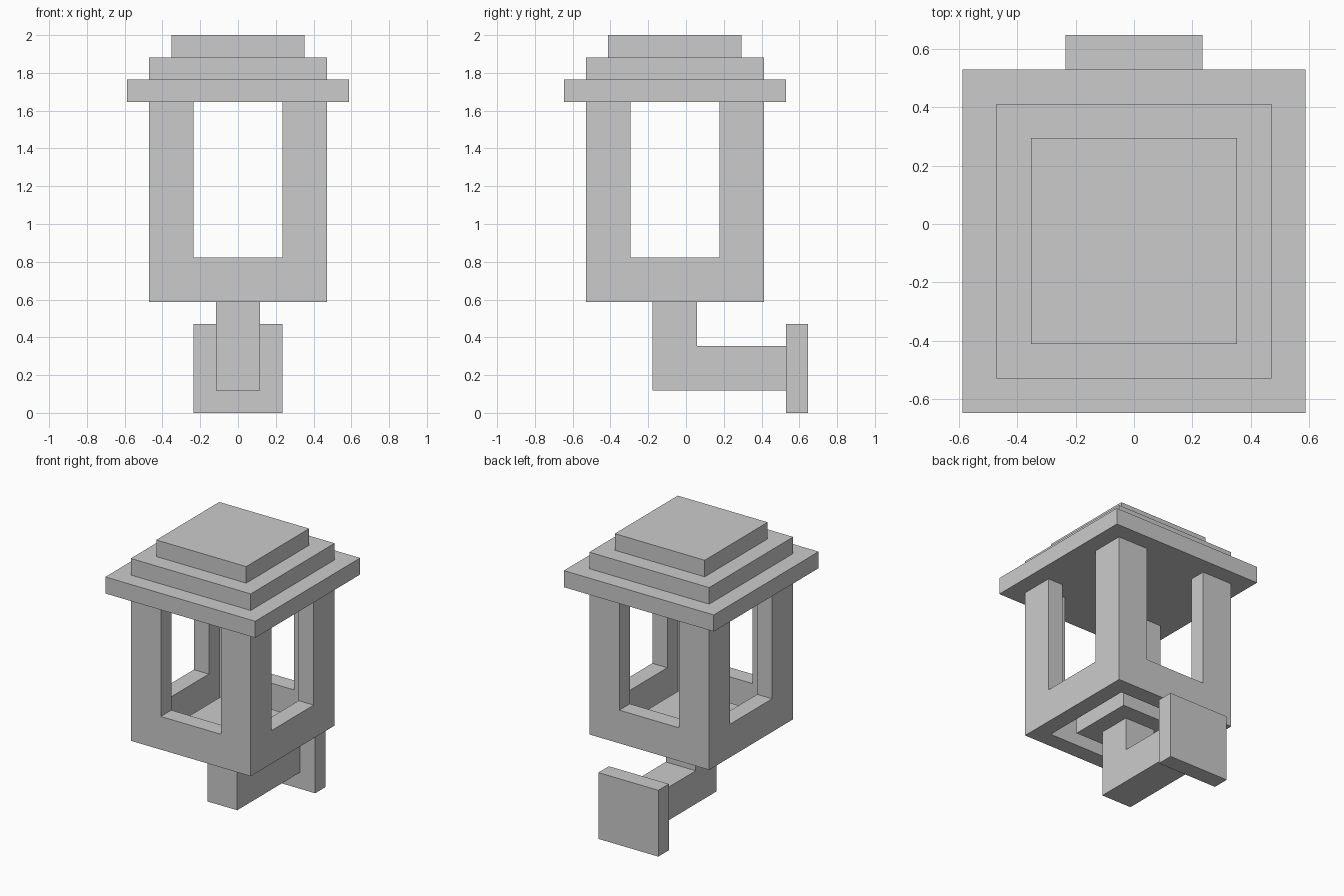
import bpy, bmesh
from mathutils import Vector

if "Cube" in bpy.data.objects:
    bpy.data.objects.remove(bpy.data.objects["Cube"])

U = 2 / 17          # modelling unit: the lantern is 17 units tall
CY = -0.5           # lantern axis in y, in units


def add_mesh(name, bm):
    bmesh.ops.recalc_face_normals(bm, faces=bm.faces[:])
    mesh = bpy.data.meshes.new(name)
    bm.to_mesh(mesh)
    bm.free()
    obj = bpy.data.objects.new(name, mesh)
    bpy.context.collection.objects.link(obj)
    return obj


def box(name, half_x, half_y, z0, z1, cy=CY):
    """Box centred on x = 0 and y = cy, sizes in units."""
    bm = bmesh.new()
    bmesh.ops.create_cube(bm, size=1)
    for v in bm.verts:
        v.co = Vector((v.co.x * 2 * half_x,
                       v.co.y * 2 * half_y + cy,
                       (z0 + z1) / 2 + v.co.z * (z1 - z0))) * U
    return add_mesh(name, bm)


def cut(target, cutter):
    cutter.hide_render = True
    mod = target.modifiers.new("cut", 'BOOLEAN')
    mod.operation = 'DIFFERENCE'
    mod.solver = 'EXACT'
    mod.object = cutter
    bpy.context.view_layer.objects.active = target
    bpy.ops.object.modifier_apply(modifier=mod.name)
    bpy.data.objects.remove(cutter)


# Lantern frame: hollow square tube, with windows cut through all four sides
frame = box("lantern_frame", 4, 4, 5, 14)
cut(frame, box("hollow_cutter", 3, 3, 4, 15))
cut(frame, box("side_window_cutter", 5, 2, 7, 15))
cut(frame, box("front_window_cutter", 2, 5, 7, 15))

# Floor plate standing free inside the frame
box("floor_plate", 2, 2, 5, 6)

# Stepped roof
for i, name in enumerate(("roof_eave", "roof_middle", "roof_cap")):
    box(name, 5 - i, 5 - i, 14 + i, 15 + i)

# Bracket arm: L-shaped side profile extruded across x
profile = [(-1.5, 1), (4.5, 1), (4.5, 3), (0.5, 3), (0.5, 5), (-1.5, 5)]
bm = bmesh.new()
face = bm.faces.new([bm.verts.new(Vector((-1, y, z)) * U) for y, z in profile])
ext = bmesh.ops.extrude_face_region(bm, geom=[face])["geom"]
bmesh.ops.translate(bm, vec=(2 * U, 0, 0),
                    verts=[g for g in ext if isinstance(g, bmesh.types.BMVert)])
add_mesh("bracket_arm", bm)

# Wall plate at the back
box("wall_plate", 2, 0.5, 0, 4, cy=5)
